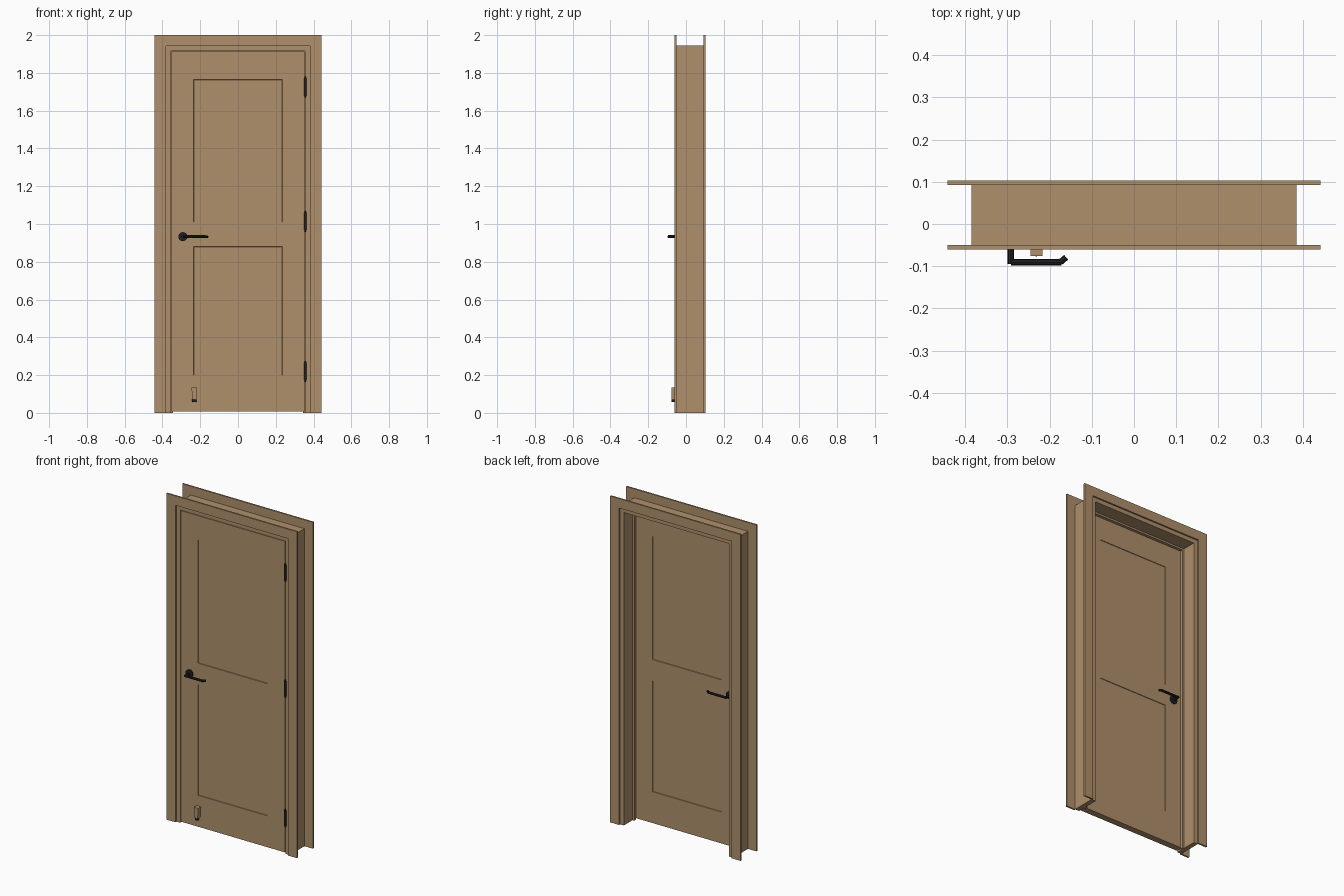
import bpy
import bmesh
from math import pi
from mathutils import Vector

cube = bpy.data.objects.get("Cube")
if cube:
    bpy.data.objects.remove(cube)


def make_material(name, colour):
    mat = bpy.data.materials.new(name)
    mat.use_nodes = True
    mat.diffuse_color = colour
    mat.node_tree.nodes["Principled BSDF"].inputs["Base Color"].default_value = colour
    return mat


WOOD = make_material("light brown wood", (0.43, 0.28, 0.15, 1))
BLACK = make_material("black metal", (0.015, 0.015, 0.017, 1))


def finish(name, bm, mat):
    bmesh.ops.recalc_face_normals(bm, faces=bm.faces)
    mesh = bpy.data.meshes.new(name)
    bm.to_mesh(mesh)
    bm.free()
    mesh.materials.append(mat)
    obj = bpy.data.objects.new(name, mesh)
    bpy.context.collection.objects.link(obj)
    return obj


def prism(name, outline, y0, y1, mat=WOOD):
    """Extrude an x-z outline from y0 to y1."""
    bm = bmesh.new()
    face = bm.faces.new([bm.verts.new((x, y0, z)) for x, z in outline])
    out = bmesh.ops.extrude_face_region(bm, geom=[face])
    verts = [v for v in out["geom"] if isinstance(v, bmesh.types.BMVert)]
    bmesh.ops.translate(bm, verts=verts, vec=(0, y1 - y0, 0))
    return finish(name, bm, mat)


def box(name, x, y, z, mat=WOOD):
    outline = [(x[0], z[0]), (x[1], z[0]), (x[1], z[1]), (x[0], z[1])]
    return prism(name, outline, y[0], y[1], mat)


def rod(name, start, end, radius, sides=8, mat=BLACK):
    start, end = Vector(start), Vector(end)
    bm = bmesh.new()
    bmesh.ops.create_cone(bm, cap_ends=True, segments=sides, radius1=radius,
                          radius2=radius, depth=(end - start).length)
    obj = finish(name, bm, mat)
    obj.rotation_mode = "QUATERNION"
    obj.rotation_quaternion = (end - start).to_track_quat("Z", "Y")
    obj.location = (start + end) / 2
    return obj


# Main sizes
OUTER, INNER, TOP, HEAD = 0.442, 0.382, 2.0, 1.942
JAMB_OUT, JAMB_IN, JAMB_TOP, JAMB_HEAD = 0.385, 0.356, 1.946, 1.917
FRONT, BACK = -0.05, 0.093
DOOR_BACK = -0.01
CASING = 0.01

# Mitred casings on both faces of the wall
for side, y0, y1 in (("front", FRONT - CASING, FRONT), ("back", BACK, BACK + CASING)):
    for hand, s in (("left", 1), ("right", -1)):
        prism(f"{side}_casing_{hand}",
              [(s * OUTER, 0), (s * OUTER, TOP), (s * INNER, HEAD), (s * INNER, 0)], y0, y1)
    prism(f"{side}_casing_top",
          [(-OUTER, TOP), (OUTER, TOP), (INNER, HEAD), (-INNER, HEAD)], y0, y1)

# Jambs, with stops that the closed door rests against
STOP_IN, STOP_Y = 0.345, (DOOR_BACK, 0.008)
for hand, s in (("left", 1), ("right", -1)):
    box(f"jamb_{hand}", (s * JAMB_IN, s * JAMB_OUT), (FRONT, BACK), (0, JAMB_TOP))
    box(f"stop_{hand}", (s * STOP_IN, s * JAMB_IN), STOP_Y, (0, JAMB_HEAD))
box("jamb_head", (-JAMB_IN, JAMB_IN), (FRONT, BACK), (JAMB_HEAD, JAMB_TOP))
box("stop_head", (-STOP_IN, STOP_IN), STOP_Y, (JAMB_HEAD - 0.011, JAMB_HEAD))

# Door leaf, with two shallow sunk panels on each face
bm = bmesh.new()
xs = (-0.353, -0.235, 0.235, 0.353)
zs = (0.008, 0.2, 0.88, 1.01, 1.765, 1.914)
grid = [[bm.verts.new((x, FRONT, z)) for x in xs] for z in zs]
for low, high in zip(grid, grid[1:]):
    for i in range(len(xs) - 1):
        bm.faces.new((low[i], low[i + 1], high[i + 1], high[i]))
out = bmesh.ops.extrude_face_region(bm, geom=bm.faces[:], use_keep_orig=True)
verts = [v for v in out["geom"] if isinstance(v, bmesh.types.BMVert)]
bmesh.ops.translate(bm, verts=verts, vec=(0, DOOR_BACK - FRONT, 0))
bmesh.ops.recalc_face_normals(bm, faces=bm.faces)
panels = []
for f in bm.faces:
    c = f.calc_center_median()
    if abs(f.normal.y) > 0.9 and abs(c.x) < 0.1 and (0.2 < c.z < 0.88 or 1.01 < c.z < 1.765):
        panels.append(f)
bmesh.ops.inset_individual(bm, faces=panels, thickness=0.002, depth=-0.003)
finish("door_leaf", bm, WOOD)

# Lever handles, mirrored front and back
HX, HZ = -0.292, 0.933
for side, face, d in (("front", FRONT, -1), ("back", DOOR_BACK, 1)):
    lever_y = face + d * 0.041
    rod(f"{side}_handle_rose", (HX, face, HZ), (HX, face + d * 0.008, HZ), 0.024, 16)
    rod(f"{side}_handle_stem", (HX, face, HZ), (HX, lever_y + d * 0.004, HZ), 0.008)
    rod(f"{side}_handle_lever", (HX, lever_y, HZ), (-0.172, lever_y, HZ), 0.0075)
    rod(f"{side}_handle_tip", (-0.175, lever_y, HZ), (-0.161, lever_y - d * 0.012, HZ), 0.0073)

# Hinges: a knuckle with a slimmer pin running through it
for name, z in (("bottom", 0.22), ("middle", 1.014), ("top", 1.725)):
    rod(f"{name}_hinge_knuckle", (0.356, -0.052, z - 0.047), (0.356, -0.052, z + 0.047), 0.0075, 12)
    rod(f"{name}_hinge_pin", (0.356, -0.052, z - 0.056), (0.356, -0.052, z + 0.056), 0.0045, 12)

# Kick-down holder near the foot of the door, with a rubber tip
prism("holder_body", [(-0.246, 0.135), (-0.217, 0.135), (-0.221, 0.07), (-0.242, 0.07)],
      FRONT, -0.076)
rod("holder_tip", (-0.2315, -0.066, 0.058), (-0.2315, -0.066, 0.074), 0.011, 12)
